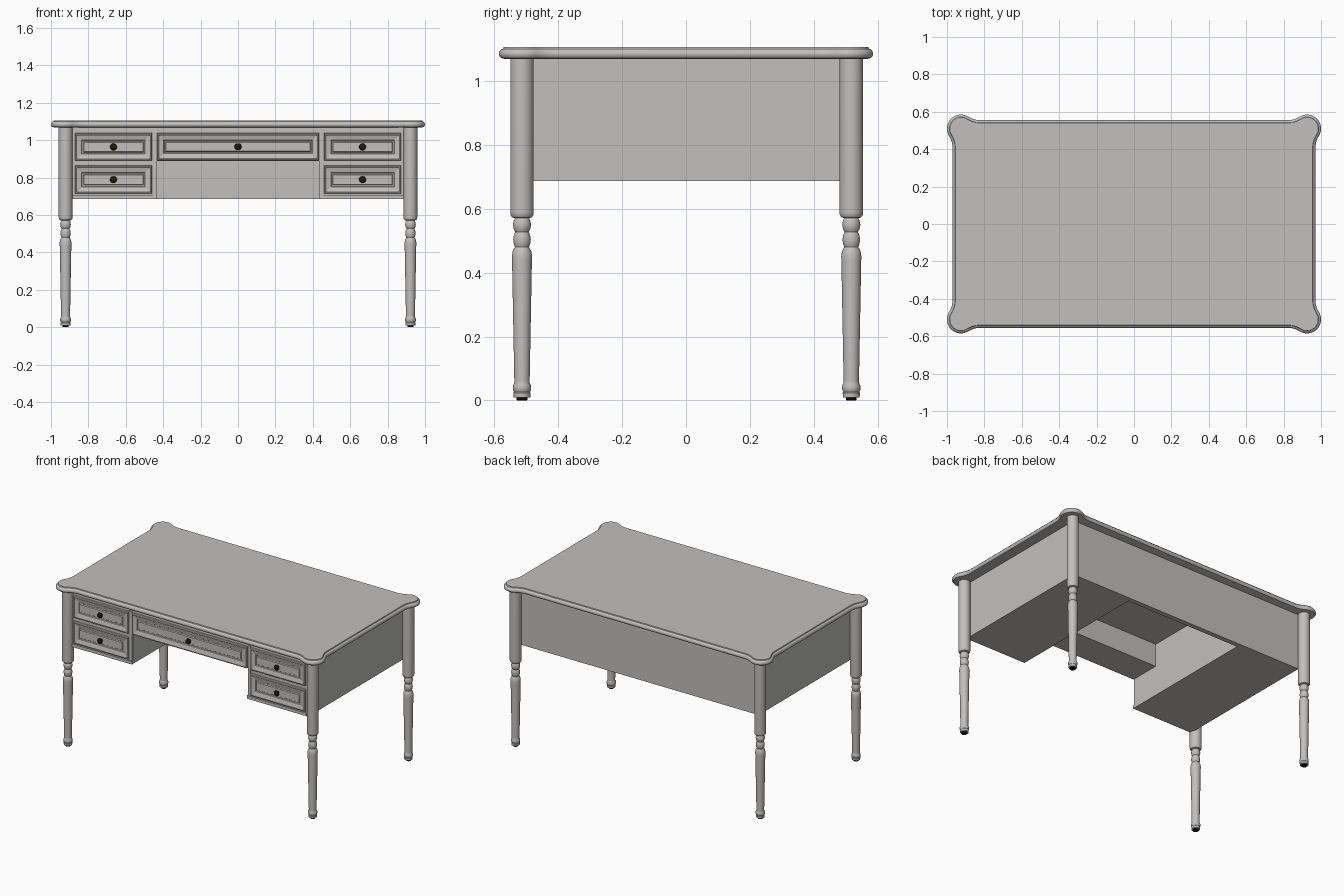
import bpy, bmesh, math
from mathutils import Vector

if "Cube" in bpy.data.objects:
    bpy.data.objects.remove(bpy.data.objects["Cube"])


def material(name, rgb):
    m = bpy.data.materials.new(name)
    m.diffuse_color = (*rgb, 1)
    m.use_nodes = True
    m.node_tree.nodes["Principled BSDF"].inputs["Base Color"].default_value = m.diffuse_color
    return m


PAINT = material("warm grey paint", (0.54, 0.527, 0.515))
KNOB = material("dark bronze", (0.012, 0.011, 0.005))
RUBBER = material("black foot", (0.004, 0.004, 0.004))


def finish(name, bm, mat, smooth=False):
    bmesh.ops.recalc_face_normals(bm, faces=bm.faces[:])
    me = bpy.data.meshes.new(name)
    bm.to_mesh(me)
    bm.free()
    ob = bpy.data.objects.new(name, me)
    bpy.context.collection.objects.link(ob)
    me.materials.append(mat)
    if smooth:
        bpy.ops.object.select_all(action='DESELECT')
        ob.select_set(True)
        bpy.context.view_layer.objects.active = ob
        bpy.ops.object.shade_smooth_by_angle(angle=math.radians(35))
    return ob


def box(name, x0, x1, y0, y1, z0, z1):
    bm = bmesh.new()
    bmesh.ops.create_cube(bm, size=1)
    for v in bm.verts:
        v.co = ((x0 + x1) / 2 + v.co.x * (x1 - x0),
                (y0 + y1) / 2 + v.co.y * (y1 - y0),
                (z0 + z1) / 2 + v.co.z * (z1 - z0))
    return finish(name, bm, PAINT)


def loft(name, rings, mat, smooth=False):
    """Skin closed rings of points, capping both ends."""
    bm = bmesh.new()
    rows = [[bm.verts.new(p) for p in r] for r in rings]
    n = len(rows[0])
    for a, b in zip(rows, rows[1:]):
        for i in range(n):
            j = (i + 1) % n
            bm.faces.new((a[i], a[j], b[j], b[i]))
    bm.faces.new(rows[0])
    bm.faces.new(rows[-1])
    return finish(name, bm, mat, smooth)


def lathe(name, profile, cx, cy, mat, n=32):
    return loft(name, [[(cx + r * math.cos(2 * math.pi * i / n),
                         cy + r * math.sin(2 * math.pi * i / n), z)
                        for i in range(n)] for r, z in profile], mat, True)


# Table top: straight edges with a round lobe over each leg
CX, CY, R, RF, STEP = 0.925, 0.51, 0.075, 0.12, 0.045
DX = math.sqrt((R + RF) ** 2 - (STEP + RF) ** 2)


def arc(cx, cy, r, a0, a1, n):
    return [Vector((cx + r * math.cos(a0 + (a1 - a0) * i / n),
                    cy + r * math.sin(a0 + (a1 - a0) * i / n))) for i in range(n + 1)]


turn = math.atan2(DX, STEP + RF)
corner = arc(CX + STEP + RF, CY - DX, RF, math.pi, math.pi - turn, 8)
corner += arc(CX, CY, R, -turn, math.pi / 2 + turn, 28)[1:]
corner += arc(CX - DX, CY + STEP + RF, RF, turn - math.pi / 2, -math.pi / 2, 8)[1:]
outline = []
for sx, sy in ((1, 1), (-1, 1), (-1, -1), (1, -1)):
    pts = [Vector((p.x * sx, p.y * sy)) for p in corner]
    outline += pts if sx * sy > 0 else pts[::-1]


def inset(points, d):
    out = []
    for i, p in enumerate(points):
        a = (p - points[i - 1]).normalized()
        b = (points[(i + 1) % len(points)] - p).normalized()
        t = (a + b).normalized()
        out.append(p + Vector((-t.y, t.x)) * d)
    return out


edge = [(0.02, 1.068), (0.007, 1.071), (0.001, 1.078), (0, 1.085), (0.002, 1.092),
        (0.007, 1.098), (0.013, 1.1), (0.015, 1.106)]
loft("table_top", [[(p.x, p.y, z) for p in inset(outline, d)] for d, z in edge], PAINT, True)

# Turned legs with black feet
leg = [(0.02, 0.009), (0.026, 0.01), (0.027, 0.024), (0.025, 0.027), (0.0285, 0.034),
       (0.0285, 0.046), (0.024, 0.056), (0.024, 0.06), (0.031, 0.435), (0.0315, 0.452),
       (0.029, 0.467), (0.022, 0.48), (0.0255, 0.489), (0.0275, 0.503), (0.0255, 0.517),
       (0.021, 0.527), (0.0255, 0.535), (0.0285, 0.55), (0.0255, 0.564), (0.022, 0.57),
       (0.031, 0.573), (0.036, 0.58), (0.0365, 0.588), (0.0365, 1.075)]
for sx, side in ((-1, "left"), (1, "right")):
    for y, end in ((-0.513, "front"), (0.517, "back")):
        lathe(f"{end}_{side}_leg", leg, sx * 0.922, y, PAINT)
        lathe(f"{end}_{side}_foot", [(0.015, 0), (0.017, 0.003), (0.017, 0.011)],
              sx * 0.922, y, RUBBER, 24)

# Carcass
FY, BOT = -0.513, 0.687
box("under_top_panel", -0.895, 0.895, FY, 0.495, 1.045, 1.075)
box("back_panel", -0.895, 0.895, 0.462, 0.495, BOT, 1.05)
box("centre_drawer_box", -0.44, 0.44, FY, -0.31, 0.89, 1.05)
for s, side in ((-1, "left"), (1, "right")):
    a, b = sorted((s * 0.433, s * 0.895))
    box(f"{side}_pedestal", a, b, FY, 0.47, BOT, 1.05)
    a, b = sorted((s * 0.433, s * 0.885))
    box(f"{side}_bottom_rail", a, b, -0.524, FY, BOT, 0.708)
    a, b = sorted((s * 0.437, s * 0.457))
    box(f"{side}_post", a, b, -0.519, FY, 0.708, 1.045)


# Drawer fronts: raised rim, sloped frame, groove and raised field, plus a knob
def drawer(name, x, z, w, h):
    rings = []
    for d, y in ((0, FY + 0.005), (0, -0.524), (0.004, -0.528), (0.009, -0.528),
                 (0.012, -0.525), (0.036, -0.519), (0.039, -0.514), (0.045, -0.514),
                 (0.049, -0.52)):
        a, c = w / 2 - d, h / 2 - d
        rings.append([(x - a, y, z - c), (x + a, y, z - c), (x + a, y, z + c), (x - a, y, z + c)])
    loft(name + "_drawer_front", rings, PAINT)
    knob = []
    for r, y in ((0.009, -0.515), (0.009, -0.527), (0.015, -0.53), (0.0185, -0.535),
                 (0.017, -0.541), (0.011, -0.545), (0.004, -0.547)):
        knob.append([(x + r * math.cos(i * math.pi / 12), y, z + r * math.sin(i * math.pi / 12))
                     for i in range(24)])
    loft(name + "_knob", knob, KNOB, True)


drawer("centre", 0, 0.965, 0.866, 0.145)
for s, side in ((-1, "left"), (1, "right")):
    drawer(side + "_upper", s * 0.666, 0.964, 0.412, 0.147)
    drawer(side + "_lower", s * 0.666, 0.789, 0.412, 0.149)
